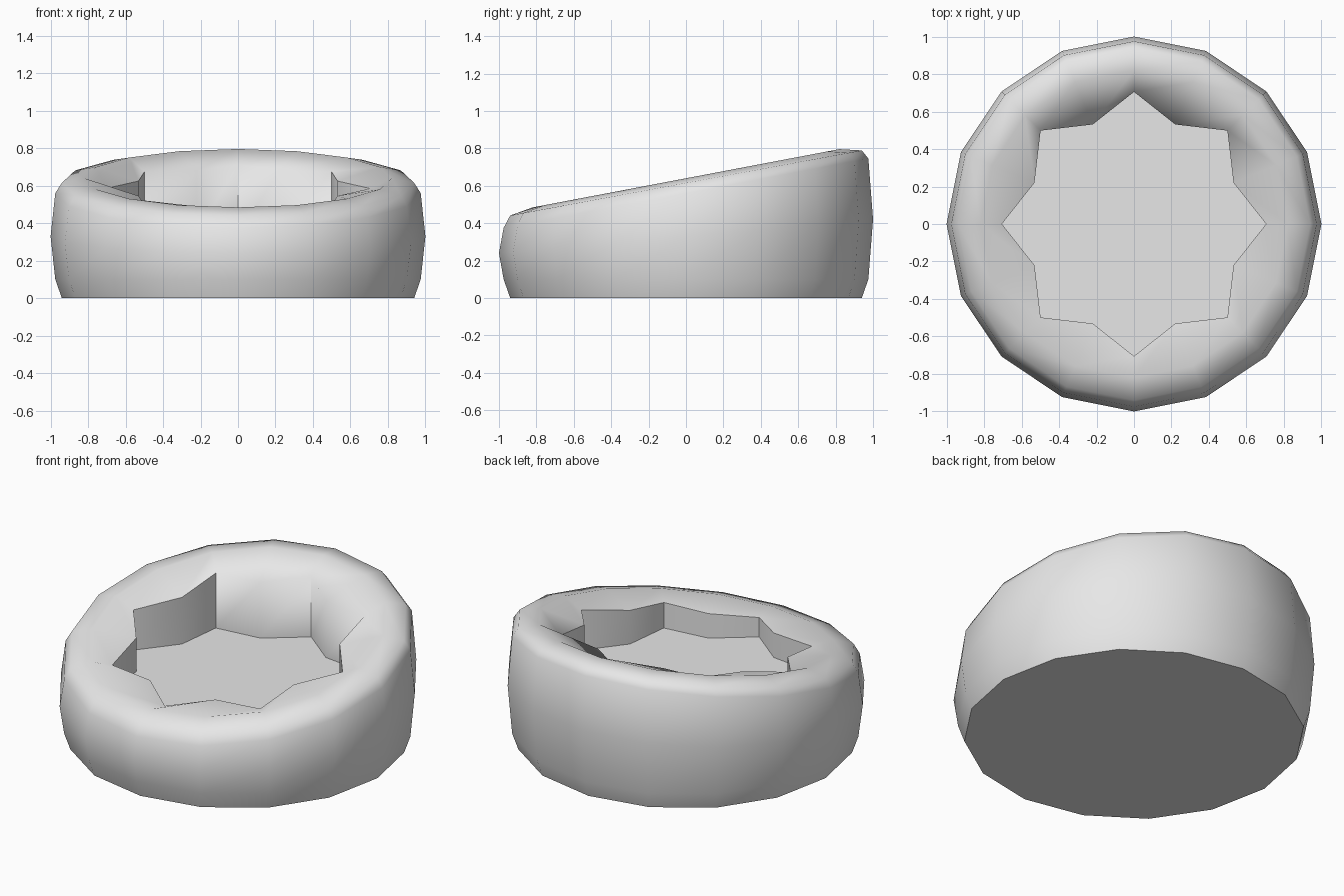
import bpy, bmesh
from math import sin, cos, pi, radians

old = bpy.data.objects.get("Cube")
if old:
    bpy.data.objects.remove(old, do_unlink=True)

SIDES = 16

# One plain grey
grey = bpy.data.materials.new("plain_grey")
grey.use_nodes = True
colour = (0.8, 0.8, 0.8, 1)
grey.diffuse_color = colour
grey.node_tree.nodes["Principled BSDF"].inputs["Base Color"].default_value = colour

# Each ring: radius at even corners, radius at odd corners, height at y = 0, tilt along y
rings = [
    (0.94, 0.94, 0.0, 0.0),      # base edge
    (0.975, 0.975, 0.10, 0.0),   # lower bevel
    (1.0, 1.0, 0.33, 0.09),      # widest part of the wall
    (0.975, 0.975, 0.56, 0.19),  # upper bevel
    (0.94, 0.94, 0.615, 0.185),  # outer rim
    (0.82, 0.82, 0.64, 0.19),    # crest of the rim
    (0.705, 0.575, 0.585, 0.18), # star-shaped inner lip
    (0.705, 0.575, 0.34, 0.0),   # floor edge
]

bm = bmesh.new()


def make_ring(even, odd, height, tilt):
    verts = []
    for i in range(SIDES):
        r = odd if i % 2 else even
        a = 2 * pi * i / SIDES
        y = r * sin(a)
        verts.append(bm.verts.new((r * cos(a), y, height + tilt * y)))
    return verts


loops = [make_ring(*ring) for ring in rings]

# Skin between neighbouring rings
for low, high in zip(loops, loops[1:]):
    for i in range(SIDES):
        j = (i + 1) % SIDES
        bm.faces.new((low[i], low[j], high[j], high[i]))

# Flat underside and star-shaped floor
bm.faces.new(loops[0][::-1])
bm.faces.new(loops[-1])
bmesh.ops.recalc_face_normals(bm, faces=bm.faces)

mesh = bpy.data.meshes.new("round_bed")
bm.to_mesh(mesh)
bm.free()
mesh.materials.append(grey)
bed = bpy.data.objects.new("round_bed", mesh)
bpy.context.collection.objects.link(bed)

# Soft padded look with crisp base and floor edges
bpy.ops.object.select_all(action='DESELECT')
bed.select_set(True)
bpy.context.view_layer.objects.active = bed
bpy.ops.object.shade_smooth_by_angle(angle=radians(65))
